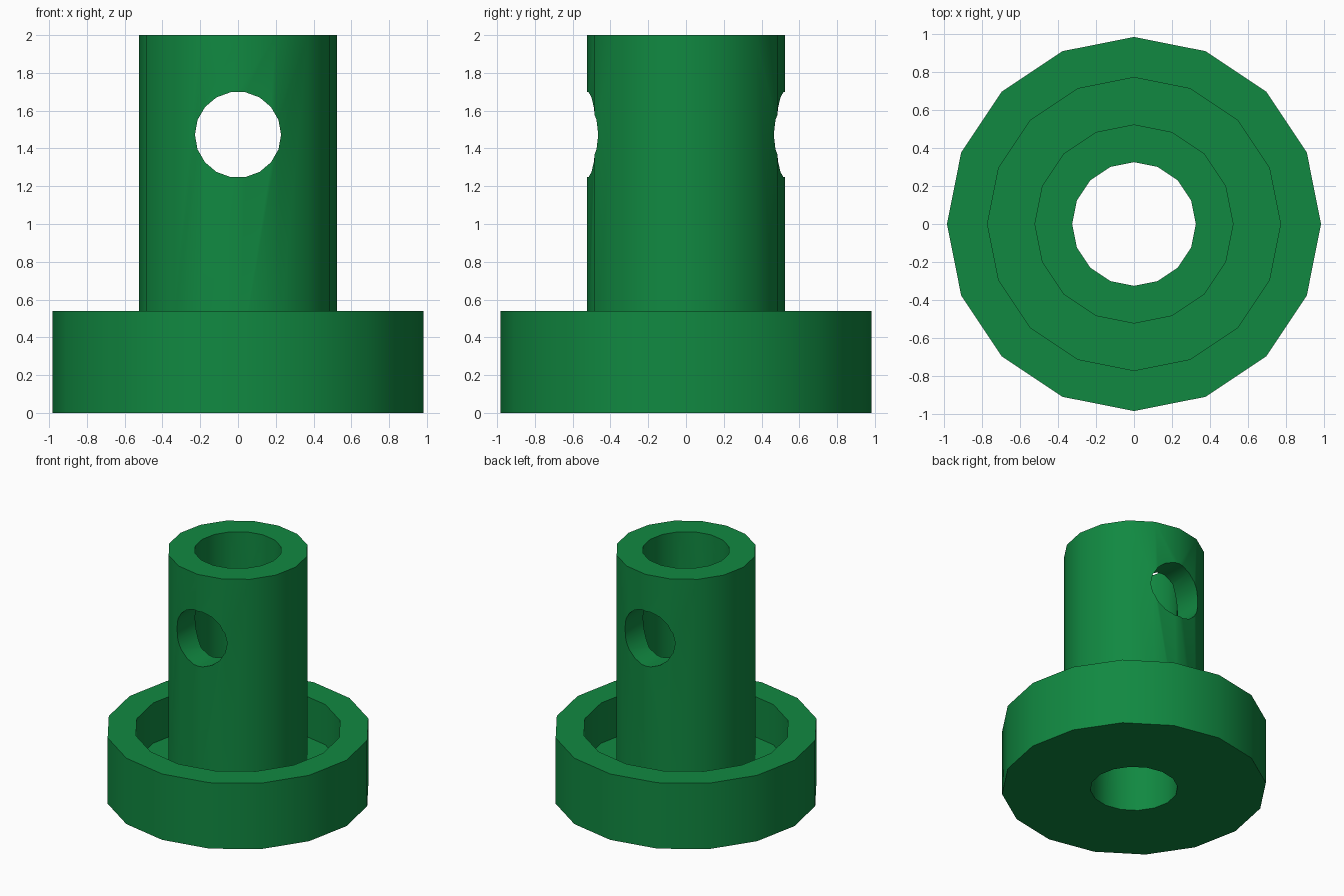
import bpy
import bmesh
import math
from mathutils import Matrix

cube = bpy.data.objects.get("Cube")
if cube:
    bpy.data.objects.remove(cube, do_unlink=True)

SIDES = 16

# Single green finish
green = bpy.data.materials.new("green")
green.use_nodes = True
colour = (0.0055, 0.25, 0.053, 1.0)
green.diffuse_color = colour
bsdf = next(n for n in green.node_tree.nodes if n.type == 'BSDF_PRINCIPLED')
bsdf.inputs["Base Color"].default_value = colour


def add_object(name, bm):
    bmesh.ops.recalc_face_normals(bm, faces=bm.faces)
    mesh = bpy.data.meshes.new(name)
    bm.to_mesh(mesh)
    bm.free()
    mesh.materials.append(green)
    obj = bpy.data.objects.new(name, mesh)
    bpy.context.collection.objects.link(obj)
    return obj


def lathe(name, profile):
    """Revolve a closed (radius, height) profile around z."""
    bm = bmesh.new()
    rings = []
    for i in range(SIDES):
        a = 2 * math.pi * i / SIDES
        rings.append([bm.verts.new((r * math.cos(a), r * math.sin(a), z))
                      for r, z in profile])
    n = len(profile)
    for i in range(SIDES):
        a, b = rings[i], rings[(i + 1) % SIDES]
        for j in range(n):
            k = (j + 1) % n
            bm.faces.new((a[j], b[j], b[k], a[k]))
    return add_object(name, bm)


# Cup-shaped base with a hollow tube rising from its floor
body = lathe("flanged_tube", [
    (0.325, 0.0), (0.983, 0.0), (0.983, 0.54), (0.77, 0.54),
    (0.77, 0.21), (0.523, 0.21), (0.523, 2.0), (0.325, 2.0)])

# Cross hole through the tube, front to back
bm = bmesh.new()
bmesh.ops.create_cone(
    bm, cap_ends=True, segments=18, radius1=0.228, radius2=0.228, depth=1.6,
    matrix=Matrix.Translation((0, 0, 1.473))
    @ Matrix.Rotation(math.pi / 2, 4, 'X')
    @ Matrix.Rotation(math.pi / 2, 4, 'Z'))
# Put a corner at each side and a flat at the top
right = max(bm.verts, key=lambda v: v.co.x).co
offset = math.atan2(right.z - 1.473, right.x)
bmesh.ops.rotate(bm, verts=bm.verts, cent=(0, 0, 1.473),
                 matrix=Matrix.Rotation(offset, 3, 'Y'))
cutter = add_object("cross_hole_cutter", bm)
cutter.hide_render = True

cut = body.modifiers.new("cross_hole", 'BOOLEAN')
cut.operation = 'DIFFERENCE'
cut.solver = 'EXACT'
cut.object = cutter

# Apply the cut, then smooth the round walls while keeping rims sharp
bpy.ops.object.select_all(action='DESELECT')
body.select_set(True)
bpy.context.view_layer.objects.active = body
bpy.ops.object.modifier_apply(modifier=cut.name)
bpy.data.objects.remove(cutter, do_unlink=True)
bpy.ops.object.shade_smooth_by_angle(angle=math.radians(30))
